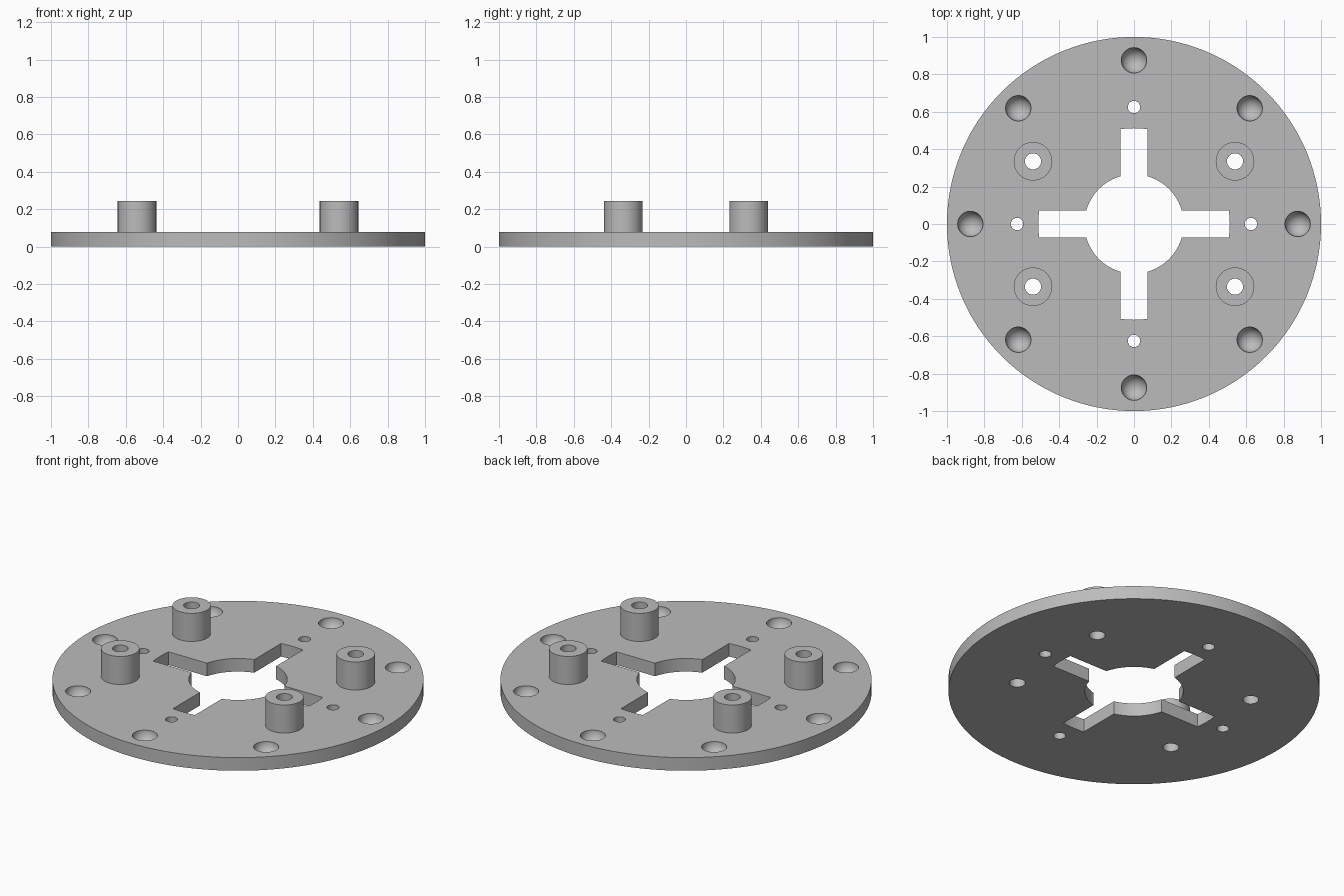
import bpy, bmesh, math
from mathutils import Matrix, Vector

cube = bpy.data.objects.get("Cube")
if cube:
    bpy.data.objects.remove(cube, do_unlink=True)

THICK = 0.078      # plate thickness
BOSS_TOP = 0.245
BORE = 0.043

grey = bpy.data.materials.new("light_grey")
grey.use_nodes = True
colour = (0.5, 0.5, 0.5, 1)
grey.diffuse_color = colour
grey.node_tree.nodes["Principled BSDF"].inputs["Base Color"].default_value = colour


def make_object(name, bm):
    bmesh.ops.recalc_face_normals(bm, faces=bm.faces)
    mesh = bpy.data.meshes.new(name)
    bm.to_mesh(mesh)
    bm.free()
    mesh.materials.append(grey)
    obj = bpy.data.objects.new(name, mesh)
    bpy.context.collection.objects.link(obj)
    return obj


def add_cylinder(bm, x, y, radius, z0, z1, segments):
    bmesh.ops.create_cone(bm, cap_ends=True, segments=segments, radius1=radius, radius2=radius,
                          depth=z1 - z0, matrix=Matrix.Translation((x, y, (z0 + z1) / 2)))


def apply_boolean(target, cutter, operation="DIFFERENCE"):
    mod = target.modifiers.new("cut", "BOOLEAN")
    mod.operation = operation
    mod.solver = "EXACT"
    mod.object = cutter
    bpy.ops.object.select_all(action="DESELECT")
    bpy.context.view_layer.objects.active = target
    target.select_set(True)
    bpy.ops.object.modifier_apply(modifier=mod.name)
    bpy.data.objects.remove(cutter, do_unlink=True)


def ring(radius, count):
    return [(radius * math.cos(i * math.tau / count), radius * math.sin(i * math.tau / count))
            for i in range(count)]


# Round base plate
bm = bmesh.new()
add_cylinder(bm, 0, 0, 1, 0, THICK, 128)
plate = make_object("base_plate", bm)

# Cross slots with rounded ends
for size in ((1.2, 0.144, 0.5), (0.144, 1.2, 0.5)):
    bm = bmesh.new()
    bmesh.ops.create_cube(bm, size=1, matrix=Matrix.Diagonal(Vector(size)).to_4x4())
    slot = make_object("slot_cutter", bm)
    bm = bmesh.new()
    add_cylinder(bm, 0, 0, 0.512, -0.2, 0.2, 96)
    apply_boolean(slot, make_object("slot_limit", bm), "INTERSECT")
    apply_boolean(plate, slot)

# Central opening
bm = bmesh.new()
add_cylinder(bm, 0, 0, 0.265, -0.2, 0.2, 96)
apply_boolean(plate, make_object("centre_cutter", bm))

# Small screw holes and the bores under the bosses
boss_spots = [(sx * 0.54, sy * 0.335) for sx in (-1, 1) for sy in (-1, 1)]
bm = bmesh.new()
for x, y in ring(0.625, 4):
    add_cylinder(bm, x, y, 0.033, -0.2, 0.2, 32)
for x, y in boss_spots:
    add_cylinder(bm, x, y, BORE, -0.2, 0.2, 48)
apply_boolean(plate, make_object("hole_cutter", bm))

# Eight hemispherical sockets near the rim
bm = bmesh.new()
for x, y in ring(0.875, 8):
    bmesh.ops.create_uvsphere(bm, u_segments=40, v_segments=21, radius=0.068,
                              matrix=Matrix.Translation((x, y, THICK)))
apply_boolean(plate, make_object("socket_cutter", bm))

# Hollow bosses standing on the plate
parts = [plate]
profile = [(0.103, THICK), (0.103, BOSS_TOP), (BORE, BOSS_TOP), (BORE, THICK)]
for i, (x, y) in enumerate(boss_spots):
    bm = bmesh.new()
    verts = [bm.verts.new((r, 0, z)) for r, z in profile]
    edges = [bm.edges.new(pair) for pair in zip(verts, verts[1:])]
    bmesh.ops.spin(bm, geom=verts + edges, cent=(0, 0, 0), axis=(0, 0, 1),
                   angle=math.tau, steps=48)
    bmesh.ops.remove_doubles(bm, verts=bm.verts, dist=0.0001)
    bmesh.ops.recalc_face_normals(bm, faces=bm.faces)
    # Keep the top of the open shell pointing up
    top = max(bm.faces, key=lambda f: f.calc_center_median().z)
    flip = top.normal.z < 0
    boss = make_object(f"boss_{i + 1}", bm)
    if flip:
        boss.data.flip_normals()
    boss.location = (x, y, 0)
    parts.append(boss)

# Smooth curved walls, crisp rims
bpy.ops.object.select_all(action="DESELECT")
for obj in parts:
    obj.select_set(True)
bpy.context.view_layer.objects.active = plate
bpy.ops.object.shade_smooth_by_angle(angle=math.radians(30))
